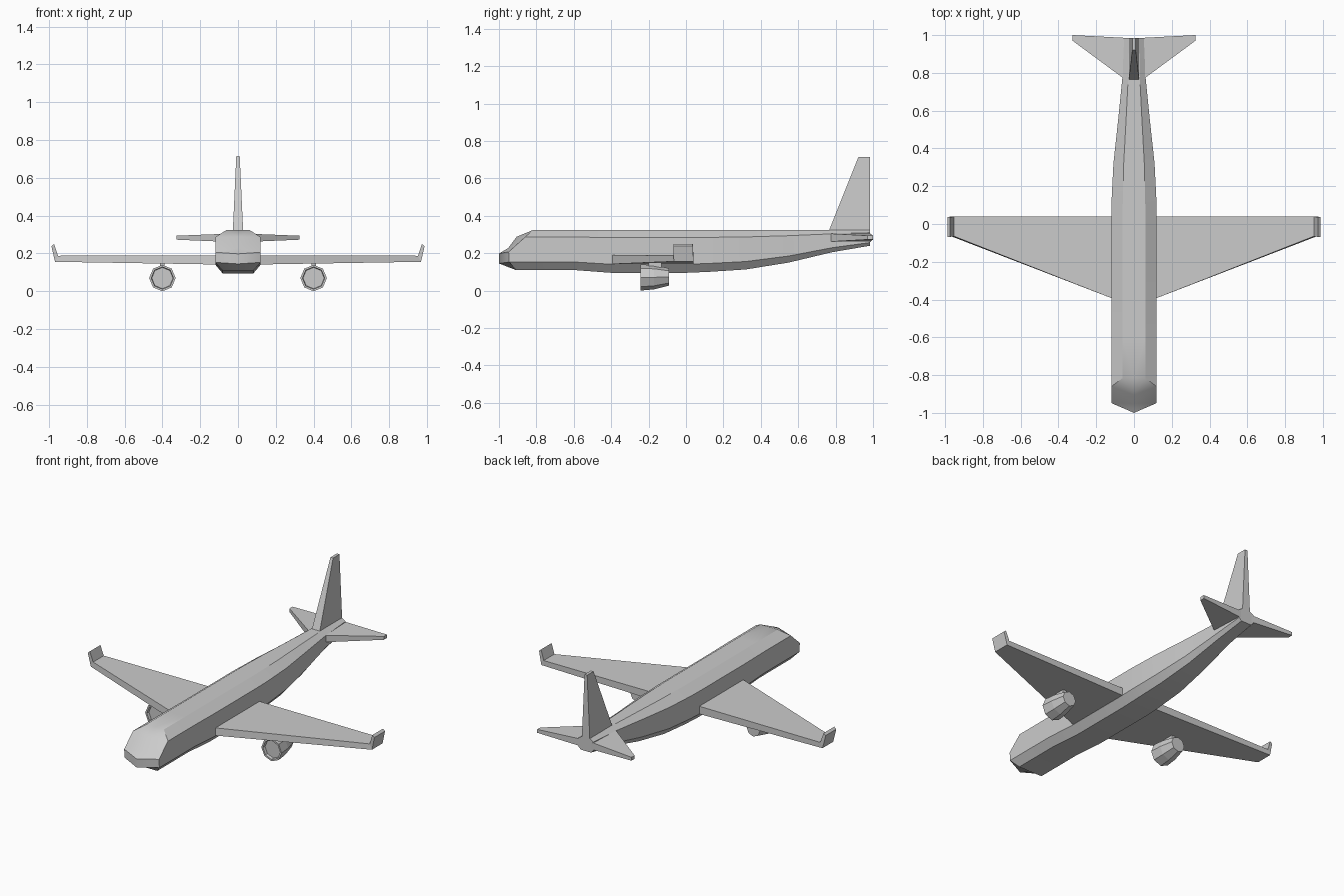
import bpy, bmesh, math

if "Cube" in bpy.data.objects:
    bpy.data.objects.remove(bpy.data.objects["Cube"])


def finish(name, bm, mirror=False, smooth=None):
    bmesh.ops.recalc_face_normals(bm, faces=bm.faces[:])
    me = bpy.data.meshes.new(name)
    bm.to_mesh(me)
    bm.free()
    ob = bpy.data.objects.new(name, me)
    bpy.context.collection.objects.link(ob)
    if mirror:
        ob.modifiers.new("Mirror", 'MIRROR')
    if smooth:
        bpy.ops.object.select_all(action='DESELECT')
        ob.select_set(True)
        bpy.context.view_layer.objects.active = ob
        bpy.ops.object.shade_smooth_by_angle(angle=math.radians(smooth))
    return ob


def loft(bm, rings, closed=True, cap_start=True, cap_end=True):
    vs = [[bm.verts.new(p) for p in r] for r in rings]
    n = len(vs[0])
    for a, b in zip(vs, vs[1:]):
        for i in range(n if closed else n - 1):
            j = (i + 1) % n
            bm.faces.new((a[i], a[j], b[j], b[i]))
    if cap_start:
        bm.faces.new(vs[0])
    if cap_end:
        bm.faces.new(vs[-1])
    return vs


def surface(name, stations, mirror=True):
    # each station: x bottom, x top, y front, y back, z bottom, z top
    bm = bmesh.new()
    loft(bm, [[(xb, y0, z0), (xb, y1, z0), (xt, y1, z1), (xt, y0, z1)]
              for xb, xt, y0, y1, z0, z1 in stations])
    return finish(name, bm, mirror)


# Fuselage: half sections (top centre round to bottom centre), then mirrored
def half(y, w, zb, zt=0.325):
    ys = y if isinstance(y, tuple) else (y,) * 7
    h = zt - zb
    pts = [(0, zt), (w * .5, zt), (w, zt - h * .18), (w, zb + h * .45),
           (w, zb + h * .2), (w * .68, zb), (0, zb)]
    return [(x, yy, z) for (x, z), yy in zip(pts, ys)]


bm = bmesh.new()
rings = loft(bm, [
    half((-.815, -.815, -.86, -.948, -.945, -.91, -.91), .12, .11),
    half((-.6,) * 7, .12, .11), half(-.4, .12, .095), half(0, .12, .095),
    half(.12, .119, .10), half(.32, .109, .113), half(.55, .084, .15),
    half(.78, .061, .205), half(.985, .052, .24)],
    closed=False, cap_start=False)
T, A, B, M, C, D, E = rings[0]
# Nose: centre-line points joined to the first section
w1, w2, n1, n2 = [bm.verts.new((0, y, z)) for y, z in
                  ((-.905, .288), (-.95, .228), (-1, .198), (-1, .145))]
for f in ((T, A, w1), (A, B, w1), (B, M, w2, w1), (M, n1, w2),
          (M, C, n2, n1), (C, D, E, n2)):
    bm.faces.new(f)
finish("fuselage", bm, True, 30)

# Wings with upturned tips
surface("wing", [(.05, .05, -.42, .04, .142, .19),
                 (.12, .12, -.392, .04, .142, .19),
                 (.968, .952, -.065, .04, .156, .188),
                 (.987, .973, -.068, .036, .238, .25)])

# Tailplane
surface("tailplane", [(.02, .02, .745, .984, .26, .306),
                      (.325, .325, .97, 1.0, .273, .294)])
# Slanted tip of the tailplane is part of the same taper; fin is a vertical loft
bm = bmesh.new()
loft(bm, [[(-w, y0, z), (w, y0, z), (w, .985, z), (-w, .985, z)]
          for w, y0, z in ((.029, .75, .285), (.027, .766, .325), (.009, .922, .715))])
finish("tail_fin", bm)


# Engines: eight-sided nacelles with a recessed intake
def octagon(y, r, zc):
    return [(.4 + r * math.sin(i * math.pi / 4), y, zc + r * math.cos(i * math.pi / 4))
            for i in range(8)]


bm = bmesh.new()
loft(bm, [octagon(-.225, .056, .07), octagon(-.242, .059, .07),
          octagon(-.242, .07, .07), octagon(-.17, .064, .071),
          octagon(-.09, .046, .073)])
finish("engine", bm, True)

# Pylons
bm = bmesh.new()
loft(bm, [[(.4 - .012, y0, z), (.4 + .012, y0, z), (.4 + .012, y1, z), (.4 - .012, y1, z)]
          for y0, y1, z in ((-.2, -.13, .11), (-.2, -.13, .165))])
finish("pylon", bm, True)
